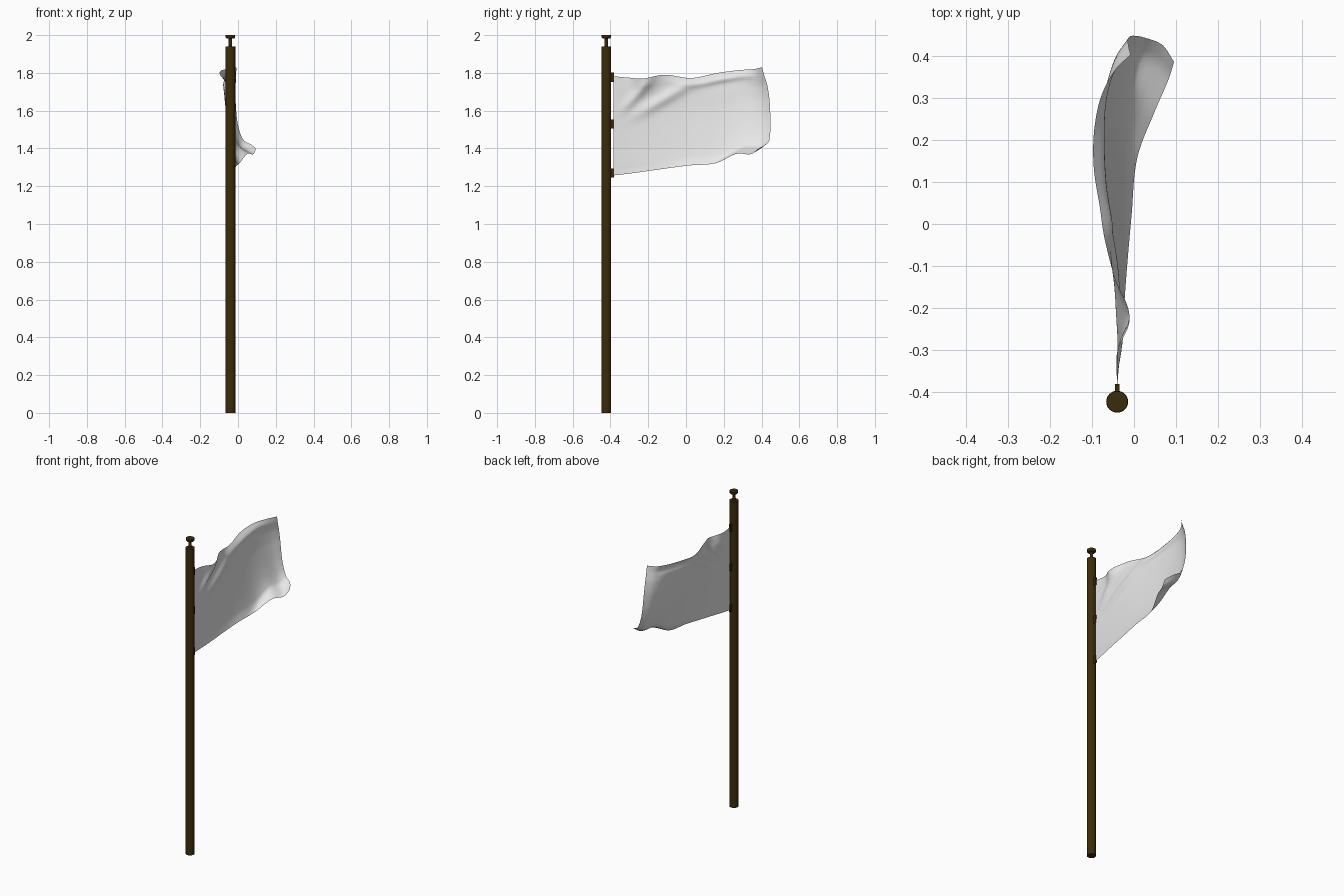
import bpy
import bmesh
import math
from mathutils import Vector

default_cube = bpy.data.objects.get("Cube")
if default_cube:
    bpy.data.objects.remove(default_cube, do_unlink=True)

POLE_X, POLE_Y = -0.04, -0.422
HOIST_Y = -0.385


def make_material(name, colour, roughness):
    material = bpy.data.materials.new(name)
    material.use_nodes = True
    material.diffuse_color = colour
    shader = material.node_tree.nodes["Principled BSDF"]
    shader.inputs["Base Color"].default_value = colour
    shader.inputs["Roughness"].default_value = roughness
    return material


brown = make_material("dark brown wood", (0.044, 0.025, 0.003, 1), 0.6)
cloth = make_material("pale grey cloth", (0.8, 0.8, 0.8, 1), 0.9)


def finish(name, bm, material):
    mesh = bpy.data.meshes.new(name)
    bm.to_mesh(mesh)
    bm.free()
    mesh.materials.append(material)
    part = bpy.data.objects.new(name, mesh)
    bpy.context.collection.objects.link(part)
    bpy.ops.object.select_all(action="DESELECT")
    part.select_set(True)
    bpy.context.view_layer.objects.active = part
    bpy.ops.object.shade_smooth_by_angle(angle=math.radians(40))


def turned_part(name, profile, material, sides=32):
    """Spin a (radius, height) profile around the pole axis."""
    bm = bmesh.new()
    verts = [bm.verts.new((POLE_X + r, POLE_Y, z)) for r, z in profile]
    edges = [bm.edges.new(pair) for pair in zip(verts, verts[1:])]
    bmesh.ops.spin(bm, geom=verts + edges, cent=(POLE_X, POLE_Y, 0),
                   axis=(0, 0, 1), angle=math.tau, steps=sides)
    bmesh.ops.remove_doubles(bm, verts=bm.verts, dist=0.0001)
    bmesh.ops.recalc_face_normals(bm, faces=bm.faces)
    finish(name, bm, material)


def interpolate(knots, values, t):
    """Smooth curve through the values at uneven knots."""
    last = len(knots) - 1
    i = max(k for k in range(last) if k == 0 or knots[k] <= t)

    def slope(k):
        a, b = max(k - 1, 0), min(k + 1, last)
        return (values[b] - values[a]) / (knots[b] - knots[a])

    span = knots[i + 1] - knots[i]
    s = (t - knots[i]) / span
    ease = s * s * (3 - 2 * s)
    pull = slope(i) * s * (1 - s) ** 2 - slope(i + 1) * s * s * (1 - s)
    return values[i] + (values[i + 1] - values[i]) * ease + pull * span


# Pole with its stem and cap
turned_part("pole", [(0, 0), (0.026, 0), (0.026, 1.94), (0, 1.94)], brown)
turned_part("finial_stem", [(0, 1.93), (0.009, 1.93), (0.009, 1.99), (0, 1.99)], brown, 16)
turned_part("finial_cap", [(0, 1.982), (0.02, 1.982), (0.025, 1.988),
                           (0.025, 2), (0, 2)], brown)

# Clips holding the cloth
for label, height in (("upper", 1.777), ("middle", 1.53), ("lower", 1.27)):
    bm = bmesh.new()
    bmesh.ops.create_cube(bm, size=1)
    bmesh.ops.scale(bm, vec=(0.01, 0.038, 0.048), verts=bm.verts)
    bmesh.ops.translate(bm, vec=(POLE_X, -0.399, height), verts=bm.verts)
    finish(label + "_clip", bm, brown)

# Cloth outline: heights of the long edges and reach of the free end
columns = [-0.385, -0.3, -0.22, -0.1, 0.05, 0.2, 0.32, 0.4, 0.445]
top_edge = [1.782, 1.775, 1.77, 1.79, 1.773, 1.8, 1.815, 1.82, 1.83]
bottom_edge = [1.257, 1.266, 1.276, 1.292, 1.31, 1.322, 1.372, 1.37, 1.4]
rows = [0, 0.05, 0.1, 0.3, 0.6, 0.78, 0.87, 0.93, 1]
free_end = [0.385, 0.425, 0.441, 0.447, 0.442, 0.43, 0.418, 0.41, 0.402]

# Sideways billow in thousandths, one line per row from bottom to top
billow = [
    [-40, -33, -26, -18, -6, 8, 50, 82, 95],
    [-40, -34, -28, -21, -13, -6, 20, 48, 68],
    [-40, -34, -29, -24, -20, -17, -4, 13, 30],
    [-40, -37, -35, -34, -36, -40, -35, -20, -1],
    [-40, -41, -42, -48, -57, -65, -61, -42, -13],
    [-40, -40, -43, -53, -65, -74, -69, -47, -14],
    [-40, -39, -34, -52, -66, -78, -71, -46, -12],
    [-40, -39, -22, -50, -62, -70, -66, -44, -10],
    [-40, -40, -12, -50, -82, -97, -84, -50, -8],
]


def fold(y, z, start, end, width):
    """Soft ridge along a line, fading out at both ends."""
    start, end = Vector(start), Vector(end)
    along = end - start
    offset = Vector((y, z)) - start
    t = offset.dot(along) / along.length_squared
    if not 0 < t < 1:
        return 0
    distance = (offset - along * t).length
    return math.sin(math.pi * t) ** 2 * math.exp(-(distance / width) ** 2)


def cloth_point(u, v):
    start, end = columns[0], columns[-1]
    knot = start + (end - start) * u
    y = HOIST_Y + (interpolate(rows, free_end, v) - HOIST_Y) * u
    low = interpolate(columns, bottom_edge, knot)
    high = interpolate(columns, top_edge, knot)
    z = low + (high - low) * v
    x = interpolate(rows, [interpolate(columns, row, knot) for row in billow], v) / 1000
    x += 0.014 * fold(y, z, (-0.38, 1.55), (-0.14, 1.82), 0.025)
    x += 0.015 * fold(y, z, (-0.36, 1.52), (0.14, 1.81), 0.03)
    return x, y, z


# Waving cloth
ACROSS, UP = 72, 60
bm = bmesh.new()
grid = [[bm.verts.new(cloth_point(i / ACROSS, j / UP)) for i in range(ACROSS + 1)]
        for j in range(UP + 1)]
for lower, upper in zip(grid, grid[1:]):
    for i in range(ACROSS):
        bm.faces.new((lower[i], lower[i + 1], upper[i + 1], upper[i]))
finish("flag_cloth", bm, cloth)
